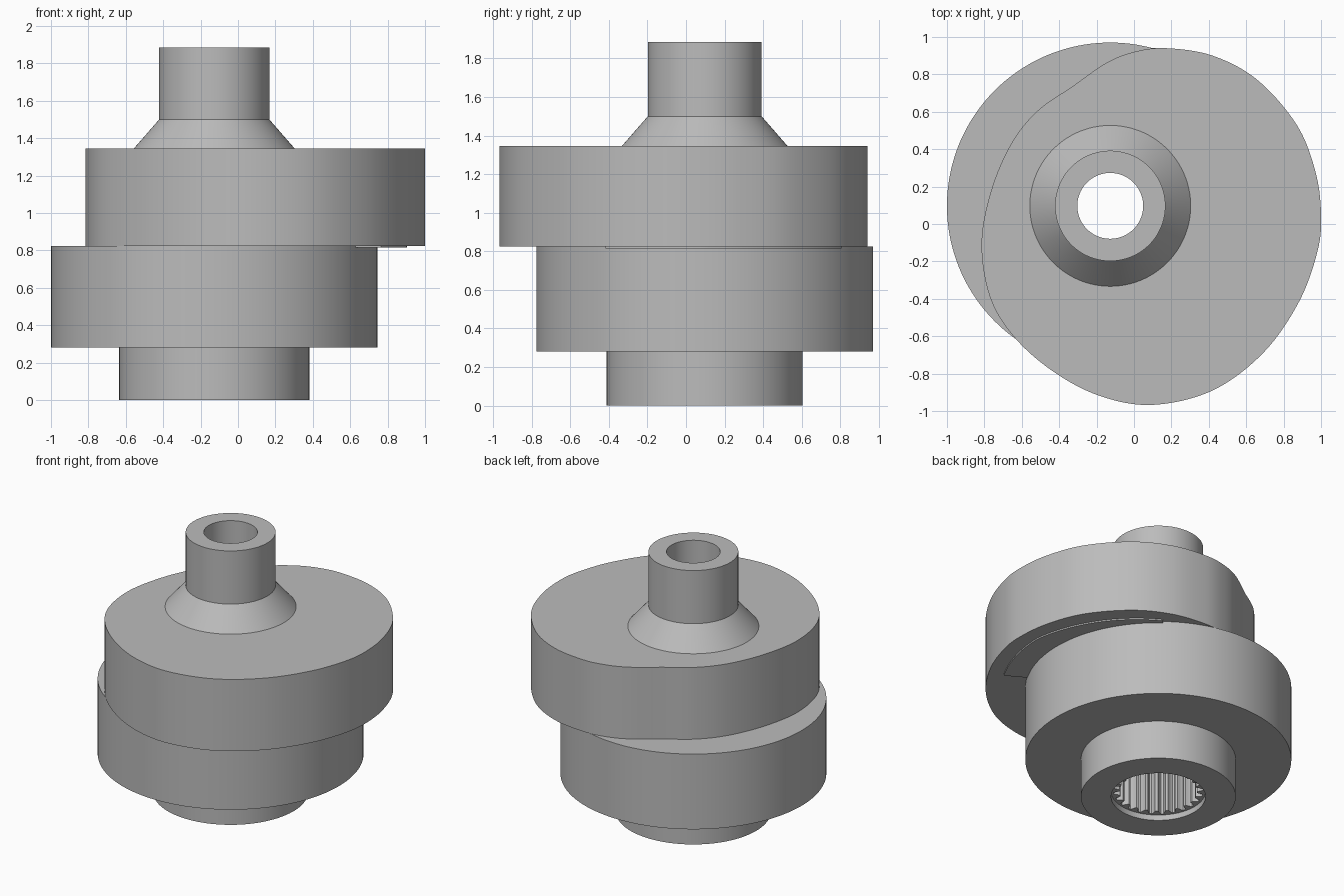
import bpy, bmesh, math
from mathutils import Vector

cube = bpy.data.objects.get("Cube")
if cube:
    bpy.data.objects.remove(cube)

AXIS = Vector((-0.127, 0.097))   # shaft axis in plan
SEGS = 264
TEETH = 24

metal = bpy.data.materials.new("grey_metal")
metal.use_nodes = True
grey = (0.5, 0.5, 0.5, 1)
metal.diffuse_color = grey
metal.node_tree.nodes["Principled BSDF"].inputs["Base Color"].default_value = grey

# Cam outline in plan, counter-clockwise, with one straight flank
OUTLINE = [Vector(p) - AXIS for p in (
    (1.0, 0.05), (0.97, 0.28), (0.87, 0.53), (0.66, 0.77), (0.42, 0.9),
    (0.17, 0.94), (0.0, 0.92), (-0.15, 0.86), (-0.33, 0.735), (-0.51, 0.61),
    (-0.65, 0.44), (-0.76, 0.19), (-0.815, -0.1), (-0.77, -0.39),
    (-0.64, -0.605), (-0.43, -0.79), (-0.18, -0.92), (0.1, -0.967),
    (0.42, -0.89), (0.69, -0.69), (0.88, -0.42), (0.98, -0.15))]


def smooth_loop(points, steps=24):
    """Closed Catmull-Rom curve through the points."""
    out, n = [], len(points)
    for i in range(n):
        a, b, c, d = (points[(i + k) % n] for k in (-1, 0, 1, 2))
        for s in range(steps):
            t = s / steps
            out.append(0.5 * (2 * b + (c - a) * t + (2 * a - 5 * b + 4 * c - d) * t ** 2
                              + (3 * b - a - 3 * c + d) * t ** 3))
    return out


POLAR = sorted((math.atan2(p.y, p.x) % math.tau, p.length) for p in smooth_loop(OUTLINE))
POLAR = [(POLAR[-1][0] - math.tau, POLAR[-1][1])] + POLAR + [(POLAR[0][0] + math.tau, POLAR[0][1])]


def cam(angle):
    for (a0, r0), (a1, r1) in zip(POLAR, POLAR[1:]):
        if a0 <= angle <= a1:
            return r0 + (r1 - r0) * (angle - a0) / max(a1 - a0, 1e-9)


def spline(angle):
    wave = math.cos(TEETH * angle)
    return 0.275 + 0.02 * max(-1, min(1, 1.6 * wave))


def revolve(name, profile, start=0.0, end=math.tau):
    """Sweep a closed profile round the axis; radii may depend on angle."""
    full = end - start > 6.28
    count = SEGS if full else SEGS // 4
    bm = bmesh.new()
    rings = []
    for i in range(count if full else count + 1):
        a = start + (end - start) * i / count
        ring = []
        for r, z in profile:
            rad = r(a) if callable(r) else r
            ring.append(bm.verts.new((AXIS.x + rad * math.cos(a), AXIS.y + rad * math.sin(a), z)))
        rings.append(ring)
    n = len(profile)
    for i in range(count):
        p, q = rings[i], rings[(i + 1) % len(rings)]
        for j in range(n):
            k = (j + 1) % n
            bm.faces.new((p[j], q[j], q[k], p[k]))
    if not full:
        bm.faces.new(rings[0])
        bm.faces.new(rings[-1][::-1])
    bmesh.ops.recalc_face_normals(bm, faces=bm.faces)
    mesh = bpy.data.meshes.new(name)
    bm.to_mesh(mesh)
    bm.free()
    mesh.materials.append(metal)
    obj = bpy.data.objects.new(name, mesh)
    bpy.context.collection.objects.link(obj)
    bpy.ops.object.select_all(action="DESELECT")
    obj.select_set(True)
    bpy.context.view_layer.objects.active = obj
    bpy.ops.object.shade_smooth_by_angle(angle=math.radians(30))


# Hub, round disc, cam, collar and hollow shaft in one turned body
revolve("cam_body", [
    (0.31, 0), (0.508, 0), (0.508, 0.28), (0.873, 0.28), (0.873, 0.825),
    (cam, 0.825), (cam, 1.345), (0.43, 1.345), (0.295, 1.5), (0.295, 1.885),
    (0.176, 1.885), (0.176, 0.8), (spline, 0.8), (spline, 0.04), (0.31, 0.04)])


# Thin raised land under the overhanging cam
def land(angle):
    return 1.03 - 0.13 * max(0, angle) / math.radians(52)


revolve("cam_underside_land", [(0.86, 0.815), (land, 0.815), (land, 0.83), (0.86, 0.83)],
        math.radians(-30), math.radians(52))
